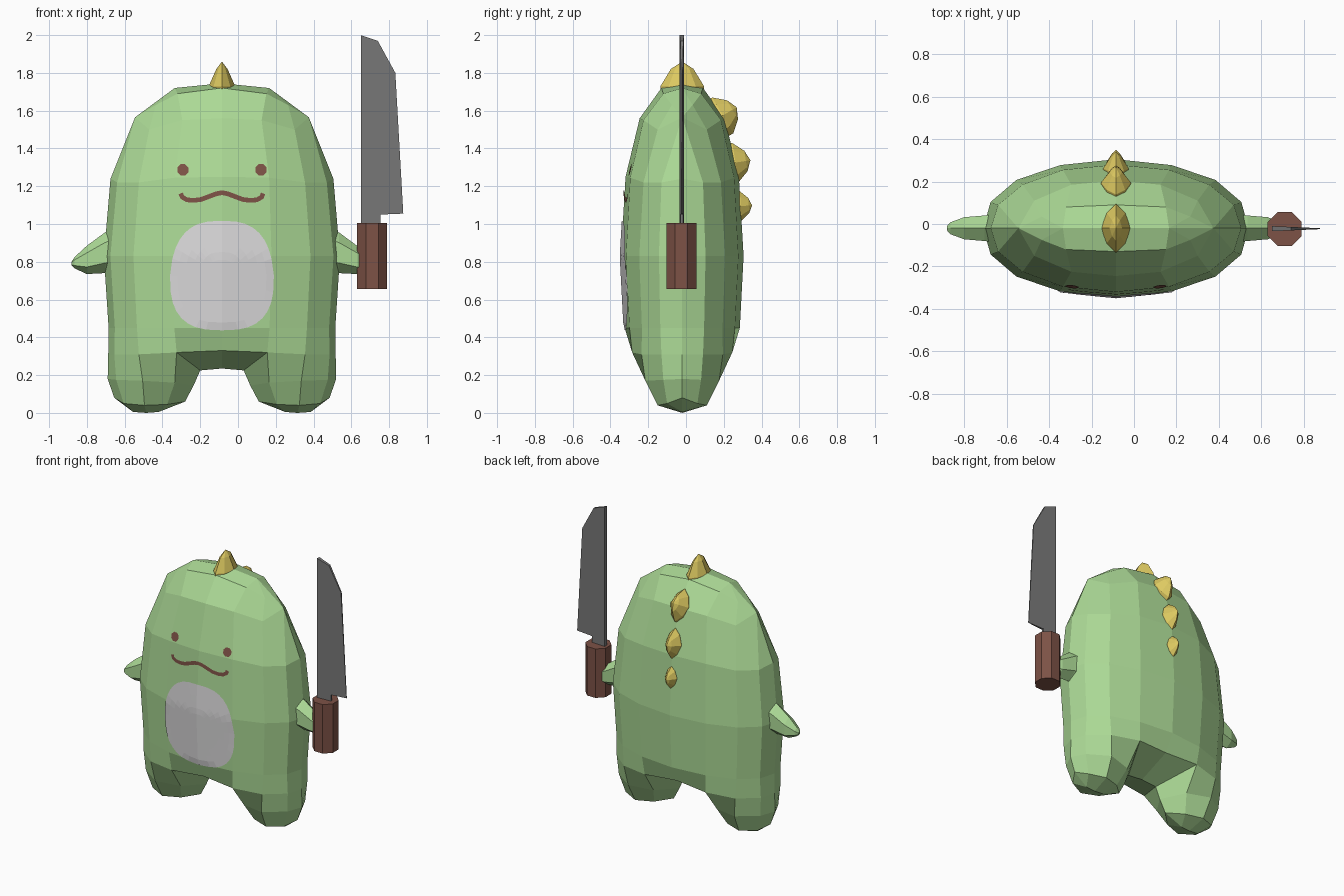
import bpy, bmesh, math
from mathutils import Vector
from mathutils.bvhtree import BVHTree

if "Cube" in bpy.data.objects:
    bpy.data.objects.remove(bpy.data.objects["Cube"])

CX, CY = -0.085, -0.02      # centre of the body


def material(name, rgb):
    m = bpy.data.materials.new(name)
    m.diffuse_color = (*rgb, 1)
    m.use_nodes = True
    m.node_tree.nodes["Principled BSDF"].inputs["Base Color"].default_value = m.diffuse_color
    return m


GREEN = material("soft green", (0.413, 0.70, 0.305))
WHITE = material("belly white", (0.71, 0.70, 0.71))
YELLOW = material("spike yellow", (0.73, 0.59, 0.12))
BROWN = material("wood brown", (0.205, 0.084, 0.061))
STEEL = material("steel grey", (0.19, 0.19, 0.19))


def make(name, verts, faces, mat, closed=True):
    bm = bmesh.new()
    vs = [bm.verts.new(v) for v in verts]
    for f in faces:
        bm.faces.new([vs[i] for i in f])
    if closed:
        bmesh.ops.remove_doubles(bm, verts=bm.verts[:], dist=0.0005)
        bmesh.ops.recalc_face_normals(bm, faces=bm.faces[:])
    me = bpy.data.meshes.new(name)
    bm.to_mesh(me)
    bm.free()
    me.materials.append(mat)
    ob = bpy.data.objects.new(name, me)
    bpy.context.collection.objects.link(ob)
    return ob


def loft(name, rings, mat):
    n = len(rings[0])
    verts = [v for r in rings for v in r]
    faces = [(k * n + i, k * n + (i + 1) % n, (k + 1) * n + (i + 1) % n, (k + 1) * n + i)
             for k in range(len(rings) - 1) for i in range(n)]
    faces.append(tuple(range(n)))
    if (Vector(rings[-1][0]) - Vector(rings[-1][1])).length > 0.001:
        faces.append(tuple(range((len(rings) - 1) * n, len(rings) * n)))
    return make(name, verts, faces, mat)


# --- body: one quarter (half width, half depth), reflected four ways ---
def section(z, w, d):
    return [(w * a, d * b, z) for a, b in
            ((0, 1), (.42, .915), (.75, .70), (.945, .38), (1, 0))]


top, corner, heel, toe = (.25, 0, 1.72), (.46, 0, 1.565), (.195, 0, .06), (.57, 0, .08)
rows = [
    [(0, 0, 1.745), top, top, top, top],
    [(0, .11, 1.72), (.235, .10, 1.69), (.35, .055, 1.63), corner, corner],
    [(0, .225, 1.56), (.21, .205, 1.55), (.385, .13, 1.50), corner, corner],
    [(0, .30, 1.25), (.25, .275, 1.245), (.44, .205, 1.22), (.555, .11, 1.22), (.59, 0, 1.24)],
    section(.83, .625, .325),
    section(.45, .60, .305),
    [(0, .24, .33), (.24, .265, .32), (.44, .215, .31), (.57, .11, .31), (.602, 0, .31)],
    [(.15, 0, .145), (.25, .15, .16), (.42, .195, .17), (.56, .10, .175), (.605, 0, .18)],
    [heel, (.29, .09, .045), (.41, .13, .04), (.52, .08, .05), toe],
    [heel, (.335, 0, .005), (.40, 0, 0), (.47, 0, .005), toe],
]
quarter = [p for r in rows for p in r] + [(0, 0, .235), (.115, 0, .225)]
crotch, thigh = len(quarter) - 2, len(quarter) - 1
qfaces = []
for r in range(len(rows) - 1):
    for c in range(4):
        a, b = r * 5 + c, (r + 1) * 5 + c
        if r == 6 and c == 0:      # arch between the legs
            qfaces += [(a, a + 1, thigh, crotch), (a + 1, b + 1, b, thigh)]
        else:
            qfaces.append((a, a + 1, b + 1, b))
verts, faces = [], []
for sx in (-1, 1):
    for sy in (-1, 1):
        k = len(verts)
        verts += [(CX + sx * x, CY + sy * y, z) for x, y, z in quarter]
        faces += [tuple(i + k for i in f) for f in qfaces]
body = make("body", verts, faces, GREEN)

# --- painted details: thin sheets laid on the front of the body ---
tree = BVHTree.FromPolygons([v.co for v in body.data.vertices],
                            [p.vertices[:] for p in body.data.polygons])


def on_front(x, z):
    hit = tree.ray_cast(Vector((x, -2, z)), Vector((0, 1, 0)))[0]
    return (x, hit.y - 0.006, z)


def patch(name, cx, cz, outline, steps, mat):
    n = len(outline)
    verts = [on_front(cx, cz)]
    for s in range(1, steps + 1):
        verts += [on_front(cx + x * s / steps, cz + z * s / steps) for x, z in outline]
    faces = [(0, 1 + i, 1 + (i + 1) % n) for i in range(n)]
    for s in range(steps - 1):
        for i in range(n):
            a, b = 1 + s * n + i, 1 + s * n + (i + 1) % n
            faces.append((a, a + n, b + n, b))
    make(name, verts, faces, mat, closed=False)


def spow(v, e):
    return math.copysign(abs(v) ** e, v)


belly = []
for i in range(32):
    t = 2 * math.pi * i / 32
    z = 0.29 * spow(math.sin(t), 0.72)
    belly.append(((0.275 - 0.10 * max(z, 0) - 0.0 * z) * spow(math.cos(t), 0.72), z))
patch("belly", CX, 0.727, belly, 7, WHITE)

eye = [(0.032 * math.cos((i + .5) * math.pi / 4), 0.032 * math.sin((i + .5) * math.pi / 4))
       for i in range(8)]
for side, s in (("left", -1), ("right", 1)):
    patch(side + "_eye", CX + s * 0.207, 1.287, eye, 1, BROWN)

# wavy mouth ribbon
half = [(.03, 1.160), (.07, 1.145), (.11, 1.130), (.15, 1.125), (.185, 1.128),
        (.21, 1.142), (.218, 1.162)]
path = [(-x, z) for x, z in reversed(half)] + [(0, 1.166)] + half
verts = []
for i, (x, z) in enumerate(path):
    x0, z0 = path[max(i - 1, 0)]
    x1, z1 = path[min(i + 1, len(path) - 1)]
    d = Vector((x1 - x0, z1 - z0)).normalized() * 0.0125
    verts += [on_front(CX + x + d.y, z - d.x), on_front(CX + x - d.y, z + d.x)]
make("mouth", verts, [(2 * i, 2 * i + 2, 2 * i + 3, 2 * i + 1) for i in range(len(path) - 1)],
     BROWN, closed=False)

# --- stubby arms: slices of (offset, bottom, top, half depth) ---
slices = [(.53, .74, 1.0, .07), (.62, .74, .955, .06), (.715, .735, .885, .052),
          (.78, .765, .825, .028), (.796, .78, .80, .01)]
for side, s in (("left", -1), ("right", 1)):
    rings = [[(CX + s * x, CY + d * math.sin(i * math.pi / 3) / .866,
               (lo + hi) / 2 + (hi - lo) / 2 * math.cos(i * math.pi / 3)) for i in range(6)]
             for x, lo, hi, d in slices]
    loft(side + "_arm", rings, GREEN)


# --- spikes along the head and back ---
def spike(name, y, z, out, width, length, height):
    out = Vector((0, *out)).normalized()
    along = Vector((1, 0, 0)).cross(out)
    base = Vector((CX, y, z))
    rings = []
    for h, w, l in ((-.04, 1, 1), (0, 1, 1), (.7 * height, .42, .52), (height, 0, 0)):
        ring = []
        for i in range(8):
            k = 1 if i % 2 == 0 else 0.88
            t = i * math.pi / 4
            ring.append(base + out * h + Vector((1, 0, 0)) * (width * w * k * math.cos(t))
                        + along * (length * l * k * math.sin(t)))
        rings.append(ring)
    loft(name, rings, YELLOW)


spike("head_spike", CY, 1.73, (0, 1), .07, .115, .13)
spike("back_spike_upper", .195, 1.575, (.85, .5), .07, .11, .085)
spike("back_spike_middle", .262, 1.325, (.98, .16), .06, .105, .08)
spike("back_spike_lower", .290, 1.095, (1, .06), .045, .078, .06)

# --- knife: octagonal handle and wedge blade ---
R = .08 / math.cos(math.pi / 8)
loft("knife_handle", [[(.71 + R * math.cos((i + .5) * math.pi / 4),
                        -.024 + R * math.sin((i + .5) * math.pi / 4), z) for i in range(8)]
                      for z in (.655, 1.005)], BROWN)
profile = [(.65, .98), (.755, .98), (.755, 1.05), (.875, 1.055), (.833, 1.80), (.74, 1.97), (.65, 2.0)]
loft("knife_blade", [[(x, CY - .002 + s * (.002 + .010 * (.88 - x) / .23), z) for x, z in profile]
                     for s in (-1, 1)], STEEL)
